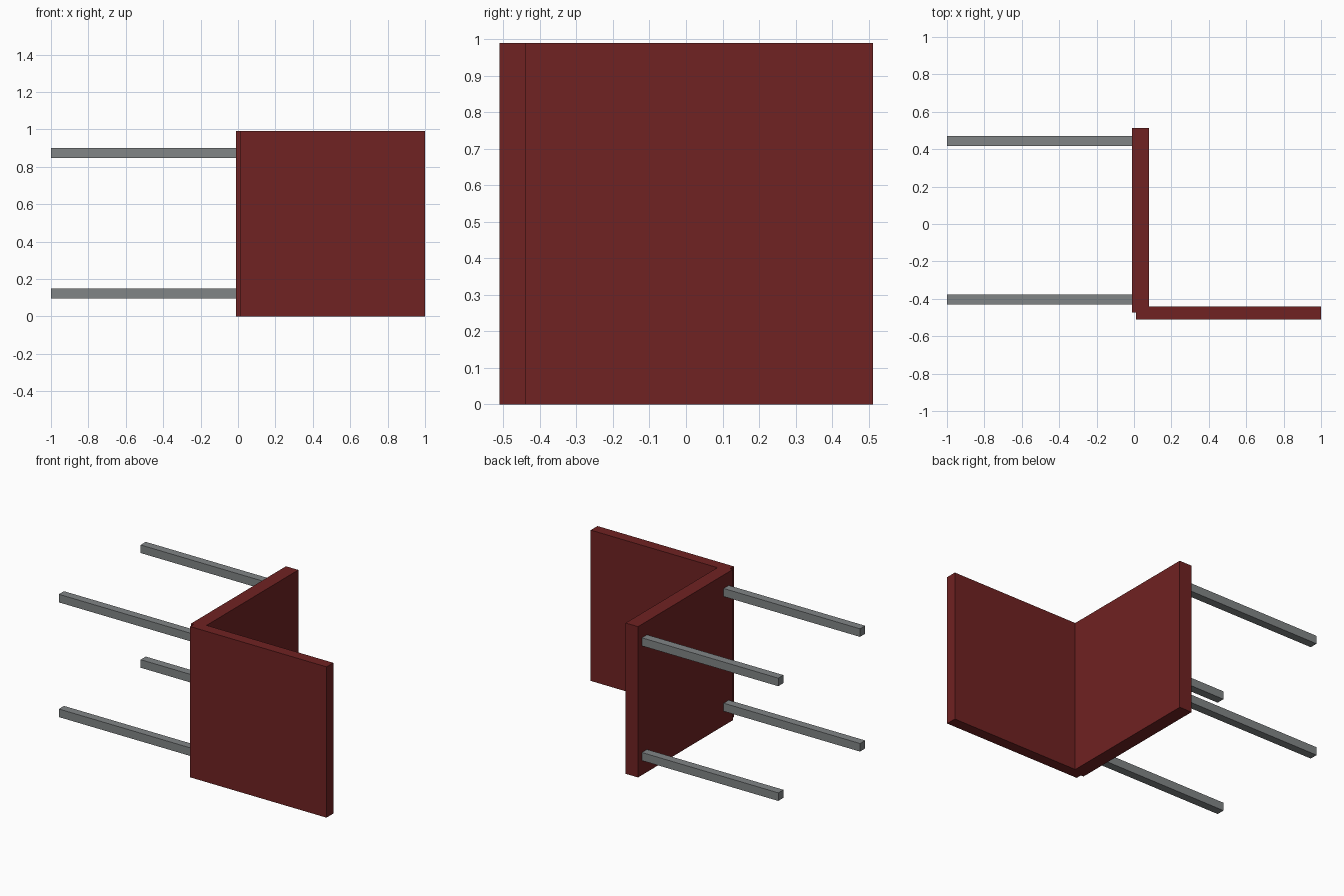
import bpy

cube = bpy.data.objects.get("Cube")
if cube:
    bpy.data.objects.remove(cube, do_unlink=True)


def material(name, rgb):
    mat = bpy.data.materials.new(name)
    mat.use_nodes = True
    color = (*rgb, 1.0)
    mat.diffuse_color = color
    mat.node_tree.nodes["Principled BSDF"].inputs["Base Color"].default_value = color
    return mat


def box(name, low, high, mat):
    """Flat-sided box between two corners."""
    center = [(a + b) / 2 for a, b in zip(low, high)]
    size = [b - a for a, b in zip(low, high)]
    bpy.ops.mesh.primitive_cube_add(size=1, location=center)
    obj = bpy.context.object
    obj.name = name
    obj.scale = size
    bpy.ops.object.transform_apply(location=False, rotation=False, scale=True)
    obj.data.materials.append(mat)
    return obj


red = material("dark red", (0.16, 0.016, 0.016))
gray = material("steel gray", (0.22, 0.235, 0.24))

# Chair lying on its side: seat upright, backrest pointing to +x
box("seat", (-0.01, -0.472, 0), (0.08, 0.512, 0.99), red)
box("backrest", (0.01, -0.51, 0), (1.0, -0.44, 0.99), red)

# Four square legs pointing to -x, let slightly into the seat
thick = 0.053
for depth, y in (("rear", -0.43), ("front", 0.418)):
    for side, z in (("lower", 0.095), ("upper", 0.848)):
        box(f"{depth}_{side}_leg", (-1.0, y, z), (0.0, y + thick, z + thick), gray)
